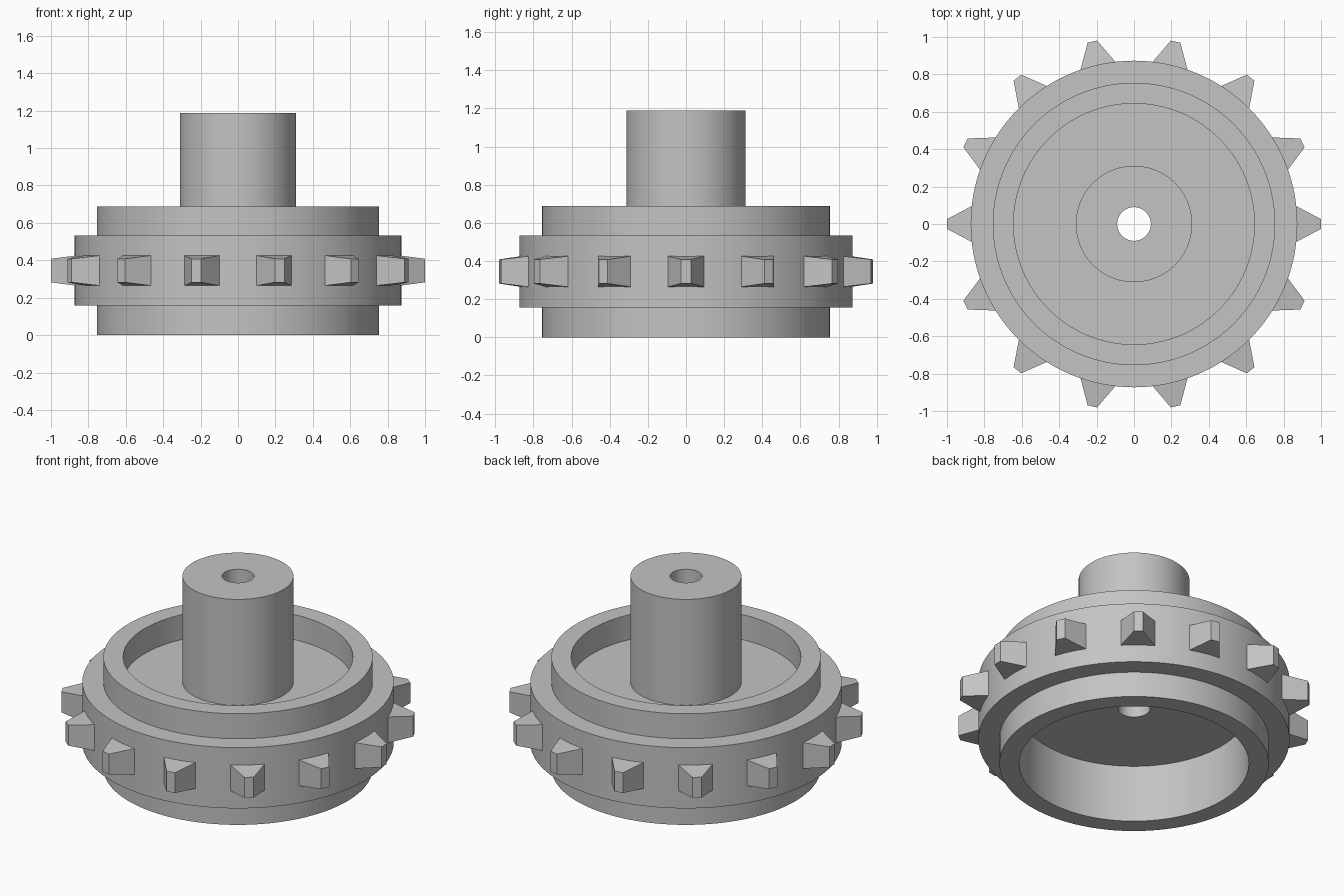
import bpy, bmesh, math
from mathutils import Matrix, Vector

cube = bpy.data.objects.get("Cube")
if cube:
    bpy.data.objects.remove(cube, do_unlink=True)

# Single grey material
grey = bpy.data.materials.new("plain grey")
grey.use_nodes = True
colour = (0.55, 0.55, 0.55, 1)
grey.diffuse_color = colour
grey.node_tree.nodes["Principled BSDF"].inputs["Base Color"].default_value = colour


def finish(name, bm):
    bmesh.ops.recalc_face_normals(bm, faces=bm.faces)
    mesh = bpy.data.meshes.new(name)
    bm.to_mesh(mesh)
    bm.free()
    mesh.materials.append(grey)
    obj = bpy.data.objects.new(name, mesh)
    bpy.context.collection.objects.link(obj)
    return obj


def lathe(name, profile, steps=128):
    """Spin a closed (radius, height) profile around the z axis."""
    bm = bmesh.new()
    verts = [bm.verts.new((r, 0, z)) for r, z in profile]
    edges = [bm.edges.new((v, verts[(i + 1) % len(verts)])) for i, v in enumerate(verts)]
    bmesh.ops.spin(bm, geom=verts + edges, cent=(0, 0, 0), axis=(0, 0, 1),
                   angle=math.tau, steps=steps, use_merge=True)
    bmesh.ops.remove_doubles(bm, verts=bm.verts, dist=1e-4)
    return finish(name, bm)


# Stepped wheel with a recess above and below, a raised hub and a through bore
BORE, HUB, RECESS, RIM, BAND = 0.09, 0.311, 0.644, 0.755, 0.873
WEB_LOW, WEB_HIGH = 0.355, 0.533
BAND_LOW, BAND_HIGH, RIM_TOP, HUB_TOP = 0.157, 0.533, 0.688, 1.188
wheel = lathe("wheel_body", [
    (BORE, WEB_LOW), (RECESS, WEB_LOW), (RECESS, 0), (RIM, 0),
    (RIM, BAND_LOW), (BAND, BAND_LOW), (BAND, BAND_HIGH), (RIM, BAND_HIGH),
    (RIM, RIM_TOP), (RECESS, RIM_TOP), (RECESS, WEB_HIGH), (HUB, WEB_HIGH),
    (HUB, HUB_TOP), (BORE, HUB_TOP)])
bpy.ops.object.select_all(action="DESELECT")
wheel.select_set(True)
bpy.context.view_layer.objects.active = wheel
bpy.ops.object.shade_smooth_by_angle(angle=math.radians(30))

# Tapered teeth around the band, root buried in the wheel
TEETH = 14
MID = (BAND_LOW + BAND_HIGH) / 2
ROOT, TIP = (0.84, 0.11, 0.084), (1.0, 0.026, 0.063)  # radius, half width, half height
bm = bmesh.new()
for n in range(TEETH):
    tooth = bmesh.ops.create_cube(bm, size=2)["verts"]
    for v in tooth:
        radius, width, height = TIP if v.co.x > 0 else ROOT
        v.co = Vector((radius, v.co.y * width, MID + v.co.z * height))
    bmesh.ops.transform(bm, matrix=Matrix.Rotation(math.tau * n / TEETH, 4, "Z"), verts=tooth)
finish("teeth", bm)
